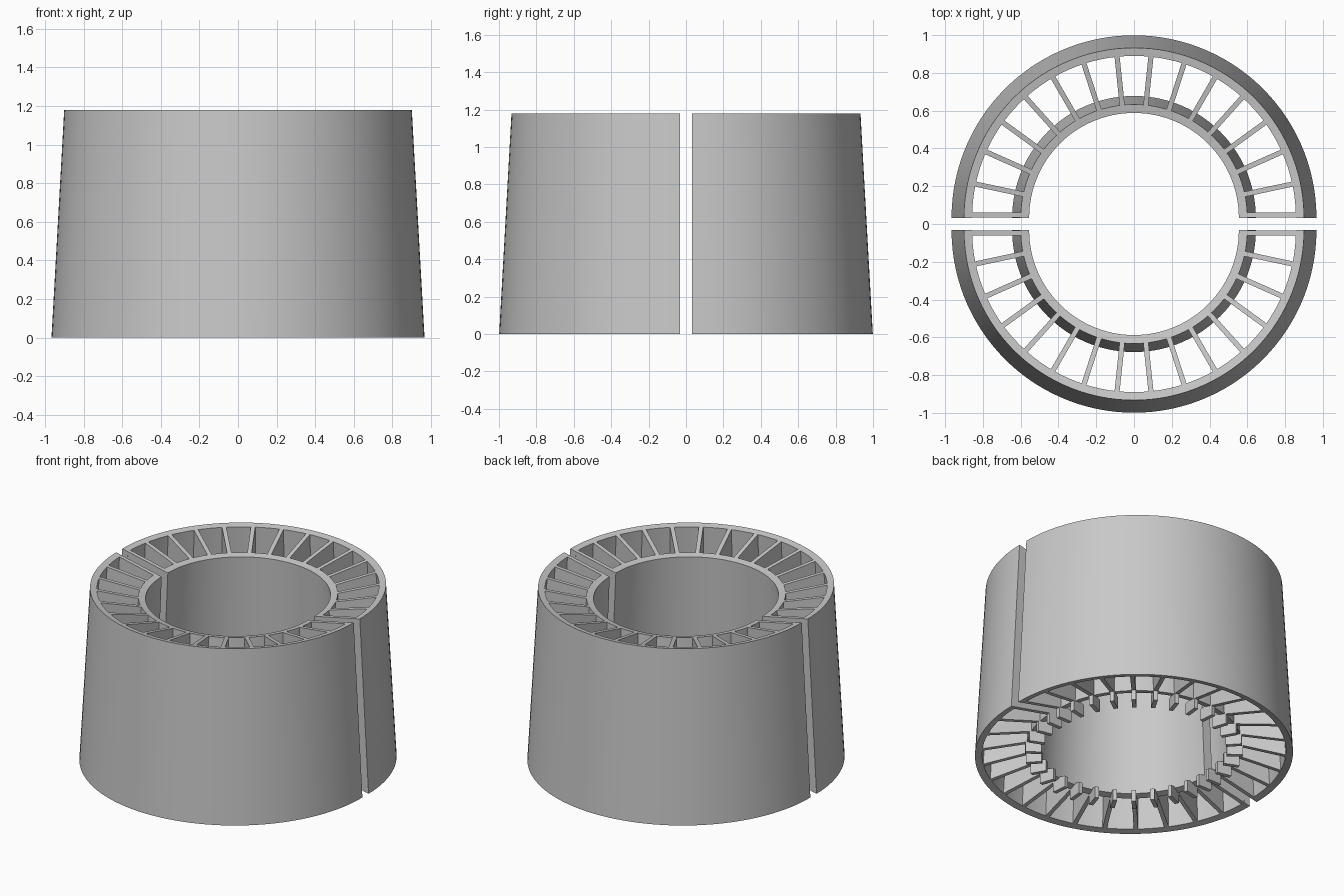
import bpy, bmesh, math

if "Cube" in bpy.data.objects:
    bpy.data.objects.remove(bpy.data.objects["Cube"], do_unlink=True)

HEIGHT = 1.18
HALF_GAP = 0.033
CELLS = 15            # open cells in each half
STEPS = CELLS * 4     # facets along each half circle
RIB = 0.027
DISH = 0.215          # slope of the dished top and bottom
BORE = 0.555

grey = bpy.data.materials.new("plain grey")
grey.use_nodes = True
grey.diffuse_color = (0.58, 0.58, 0.58, 1)
grey.node_tree.nodes["Principled BSDF"].inputs["Base Color"].default_value = (0.58, 0.58, 0.58, 1)


def top(r):
    return r, HEIGHT - DISH * (0.90 - r)


def bottom(r):
    return r, DISH * (0.966 - r)


def finish(bm, name, turn, smooth):
    bmesh.ops.recalc_face_normals(bm, faces=bm.faces)
    mesh = bpy.data.meshes.new(name)
    bm.to_mesh(mesh)
    bm.free()
    mesh.materials.append(grey)
    obj = bpy.data.objects.new(name, mesh)
    bpy.context.collection.objects.link(obj)
    # Move each half away from the centre plane
    obj.rotation_euler.z = turn
    obj.location.y = HALF_GAP * math.cos(turn)
    if smooth:
        bpy.ops.object.select_all(action='DESELECT')
        obj.select_set(True)
        bpy.context.view_layer.objects.active = obj
        bpy.ops.object.shade_smooth_by_angle(angle=math.radians(30))


def half_ring(name, profile, turn):
    """Sweep a closed (radius, height) profile through half a circle."""
    bm = bmesh.new()
    loops = []
    for i in range(STEPS + 1):
        a = math.pi * i / STEPS
        loops.append([bm.verts.new((r * math.cos(a), r * math.sin(a), z)) for r, z in profile])
    n = len(profile)
    for one, two in zip(loops, loops[1:]):
        for j in range(n):
            k = (j + 1) % n
            bm.faces.new((one[j], two[j], two[k], one[k]))
    bm.faces.new(loops[0])
    bm.faces.new(loops[-1])
    finish(bm, name, turn, True)


def plates(name, profile, turn):
    """Radial plates, with the first and last kept inside the flat ends."""
    bm = bmesh.new()
    n = len(profile)
    for i in range(CELLS + 1):
        a = math.pi * i / CELLS
        c, s = math.cos(a), math.sin(a)
        low, high = -RIB / 2, RIB / 2
        if i == 0:
            low, high = 0.0005, RIB
        elif i == CELLS:
            low, high = -RIB, -0.0005
        sides = [[bm.verts.new((r * c - t * s, r * s + t * c, z)) for r, z in profile]
                 for t in (low, high)]
        bm.faces.new(sides[0])
        bm.faces.new(sides[1])
        for j in range(n):
            k = (j + 1) % n
            bm.faces.new((sides[0][j], sides[0][k], sides[1][k], sides[1][j]))
    finish(bm, name, turn, False)


outer = [bottom(0.966), top(0.90), top(0.857), bottom(0.922)]
inner = [bottom(0.60), bottom(0.645), top(0.60), top(BORE)]
rib = [bottom(0.62), bottom(0.945), top(0.88), top(0.578)]
foot = [(BORE, 0), (0.655, 0), (0.655, 0.09), (0.62, 0.09), (BORE, 0.078)]

for side, turn in (("back", 0), ("front", math.pi)):
    half_ring(side + "_outer_wall", outer, turn)
    half_ring(side + "_inner_wall", inner, turn)
    plates(side + "_ribs", rib, turn)
    plates(side + "_feet", foot, turn)
